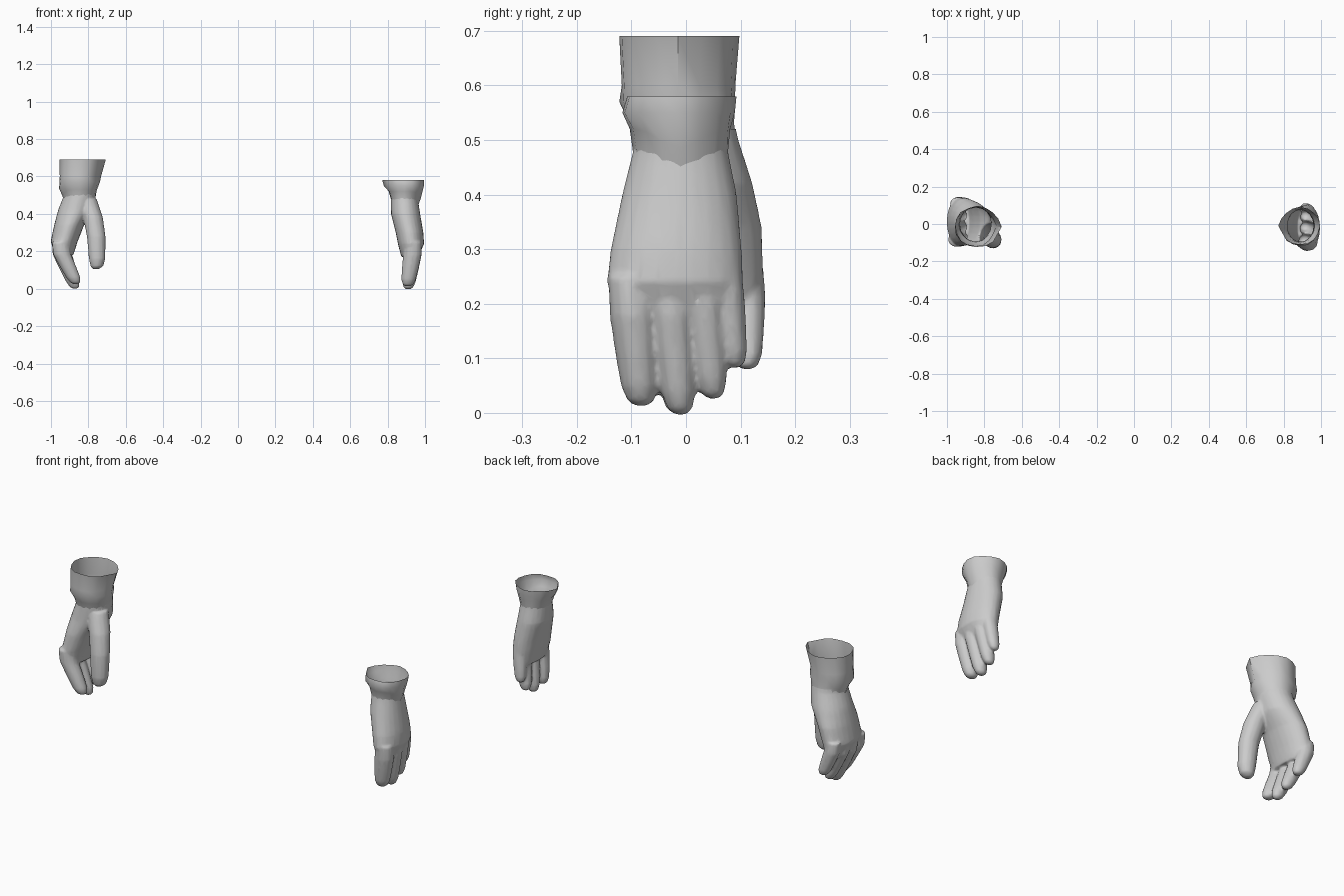
import bpy
import bmesh
import math

default_cube = bpy.data.objects.get("Cube")
if default_cube:
    bpy.data.objects.remove(default_cube, do_unlink=True)

# One plain grey cloth colour
grey = bpy.data.materials.new("plain_grey")
grey.use_nodes = True
shade = (0.6, 0.6, 0.6, 1)
grey.diffuse_color = shade
grey.node_tree.nodes["Principled BSDF"].inputs["Base Color"].default_value = shade


def loft(bm, rings, sides, capped, shape=None):
    """Skin horizontal oval rings given as (z, x, y, radius_x, radius_y), top first."""
    loops = []
    for level, (z, x, y, radius_x, radius_y) in enumerate(rings):
        loop = []
        for i in range(sides):
            angle = math.tau * i / sides
            swell, drop = shape(angle, level) if shape else (1, 0)
            loop.append(bm.verts.new((x + radius_x * swell * math.cos(angle),
                                      y + radius_y * swell * math.sin(angle),
                                      z - drop)))
        loops.append(loop)
    for upper, lower in zip(loops, loops[1:]):
        for i in range(sides):
            j = (i + 1) % sides
            bm.faces.new((upper[i], lower[i], lower[j], upper[j]))
    if capped:
        bm.faces.new(loops[0])
        bm.faces.new(loops[-1][::-1])


def finger(bm, knuckle, tip, thick):
    """Bent, tapering finger from knuckle to a rounded tip, both (x, y, z)."""
    rings = []
    for along, bend, size in ((0, 0, 1), (0.3, 0.12, 1.08), (0.6, 0.52, 0.98),
                              (0.85, 0.85, 0.85), (0.96, 0.97, 0.62), (1, 1, 0.3)):
        x = knuckle[0] + (tip[0] - knuckle[0]) * bend
        y = knuckle[1] + (tip[1] - knuckle[1]) * along
        z = knuckle[2] + (tip[2] - knuckle[2]) * along
        rings.append((z, x, y, thick * size * 1.15, thick * size))
    loft(bm, rings, 12, True)


def finish(obj, angle):
    bpy.ops.object.select_all(action='DESELECT')
    bpy.context.view_layer.objects.active = obj
    obj.select_set(True)
    bpy.ops.object.shade_smooth_by_angle(angle=math.radians(angle))


def add_object(name, bm):
    bmesh.ops.recalc_face_normals(bm, faces=bm.faces)
    mesh = bpy.data.meshes.new(name)
    bm.to_mesh(mesh)
    bm.free()
    mesh.materials.append(grey)
    obj = bpy.data.objects.new(name, mesh)
    bpy.context.collection.objects.link(obj)
    return obj


def hand(name, palm, fingers, thumb, opening):
    """Blend palm, fingers and thumb into one skin, then open it at the wrist."""
    bm = bmesh.new()
    loft(bm, palm, 24, True)
    for knuckle, tip, thick in fingers:
        finger(bm, knuckle, tip, thick)
    if thumb:
        loft(bm, thumb, 14, True)
    obj = add_object(name, bm)
    remesh = obj.modifiers.new("blend", 'REMESH')
    remesh.mode = 'VOXEL'
    remesh.voxel_size = 0.006
    smooth = obj.modifiers.new("soften", 'SMOOTH')
    smooth.factor = 0.5
    smooth.iterations = 5
    reduce = obj.modifiers.new("reduce", 'DECIMATE')
    reduce.ratio = 0.2
    graph = bpy.context.evaluated_depsgraph_get()
    baked = bpy.data.meshes.new_from_object(obj.evaluated_get(graph))
    obj.modifiers.clear()
    bm = bmesh.new()
    bm.from_mesh(baked)
    bmesh.ops.bisect_plane(bm, geom=bm.verts[:] + bm.edges[:] + bm.faces[:],
                           plane_co=(0, 0, opening), plane_no=(0, 0, 1), clear_outer=True)
    bm.to_mesh(obj.data)
    bm.free()
    bpy.data.meshes.remove(baked)
    finish(obj, 60)


def cuff(name, rings, inward):
    """Open sleeve end with a pinched corner toward the body and a sagging outer fold."""
    def shape(angle, level):
        toward_body = math.cos(angle) * inward
        ripple = 1 + 0.025 * math.sin(angle * 5 + level)
        if level > 2:
            ripple = 1
        pinch = 0.1 if toward_body > 0.99 and level < 2 else 0
        sag = 0.035 * max(0, -toward_body) ** 6 if level > 1 else 0
        return ripple + pinch, sag
    bm = bmesh.new()
    loft(bm, rings, 16, False, shape)
    finish(add_object(name, bm), 50)


# Left hand: relaxed, fingers close together
hand("left_hand",
     [(0.56, 0.89, -0.01, 0.072, 0.08),
      (0.48, 0.89, -0.01, 0.072, 0.087),
      (0.40, 0.896, -0.012, 0.078, 0.105),
      (0.30, 0.917, -0.018, 0.074, 0.12),
      (0.24, 0.925, -0.02, 0.07, 0.125),
      (0.17, 0.918, -0.012, 0.045, 0.108)],
     [((0.935, -0.103, 0.25), (0.908, -0.082, 0.013), 0.04),
      ((0.94, -0.035, 0.26), (0.91, -0.01, -0.003), 0.037),
      ((0.94, 0.025, 0.27), (0.912, 0.05, 0.026), 0.034),
      ((0.93, 0.068, 0.28), (0.915, 0.09, 0.083), 0.03)],
     None, 0.5)
cuff("left_cuff",
     [(0.58, 0.888, -0.01, 0.106, 0.1),
      (0.55, 0.89, -0.015, 0.102, 0.103),
      (0.52, 0.89, -0.01, 0.086, 0.092),
      (0.47, 0.89, -0.01, 0.07, 0.086)], -1)

# Right hand: fingers curled toward the body, thumb held apart in front
hand("right_hand",
     [(0.56, -0.845, -0.005, 0.085, 0.088),
      (0.50, -0.845, 0, 0.086, 0.096),
      (0.42, -0.868, 0.01, 0.094, 0.112),
      (0.34, -0.903, 0.012, 0.08, 0.127),
      (0.25, -0.93, 0.012, 0.072, 0.13),
      (0.18, -0.925, 0.012, 0.045, 0.11)],
     [((-0.95, -0.083, 0.25), (-0.868, -0.075, 0.025), 0.039),
      ((-0.955, -0.018, 0.26), (-0.872, -0.015, 0), 0.037),
      ((-0.955, 0.045, 0.26), (-0.878, 0.045, 0.03), 0.035),
      ((-0.945, 0.108, 0.27), (-0.89, 0.112, 0.08), 0.034)],
     [(0.48, -0.81, -0.03, 0.055, 0.055),
      (0.38, -0.775, -0.06, 0.053, 0.053),
      (0.28, -0.758, -0.082, 0.05, 0.046),
      (0.16, -0.753, -0.09, 0.044, 0.041),
      (0.12, -0.755, -0.09, 0.034, 0.032),
      (0.105, -0.76, -0.09, 0.016, 0.016)], 0.52)
cuff("right_cuff",
     [(0.69, -0.837, -0.015, 0.118, 0.11),
      (0.60, -0.85, -0.015, 0.105, 0.104),
      (0.57, -0.85, -0.015, 0.109, 0.106),
      (0.53, -0.846, -0.008, 0.092, 0.096),
      (0.49, -0.847, 0, 0.084, 0.094)], 1)
